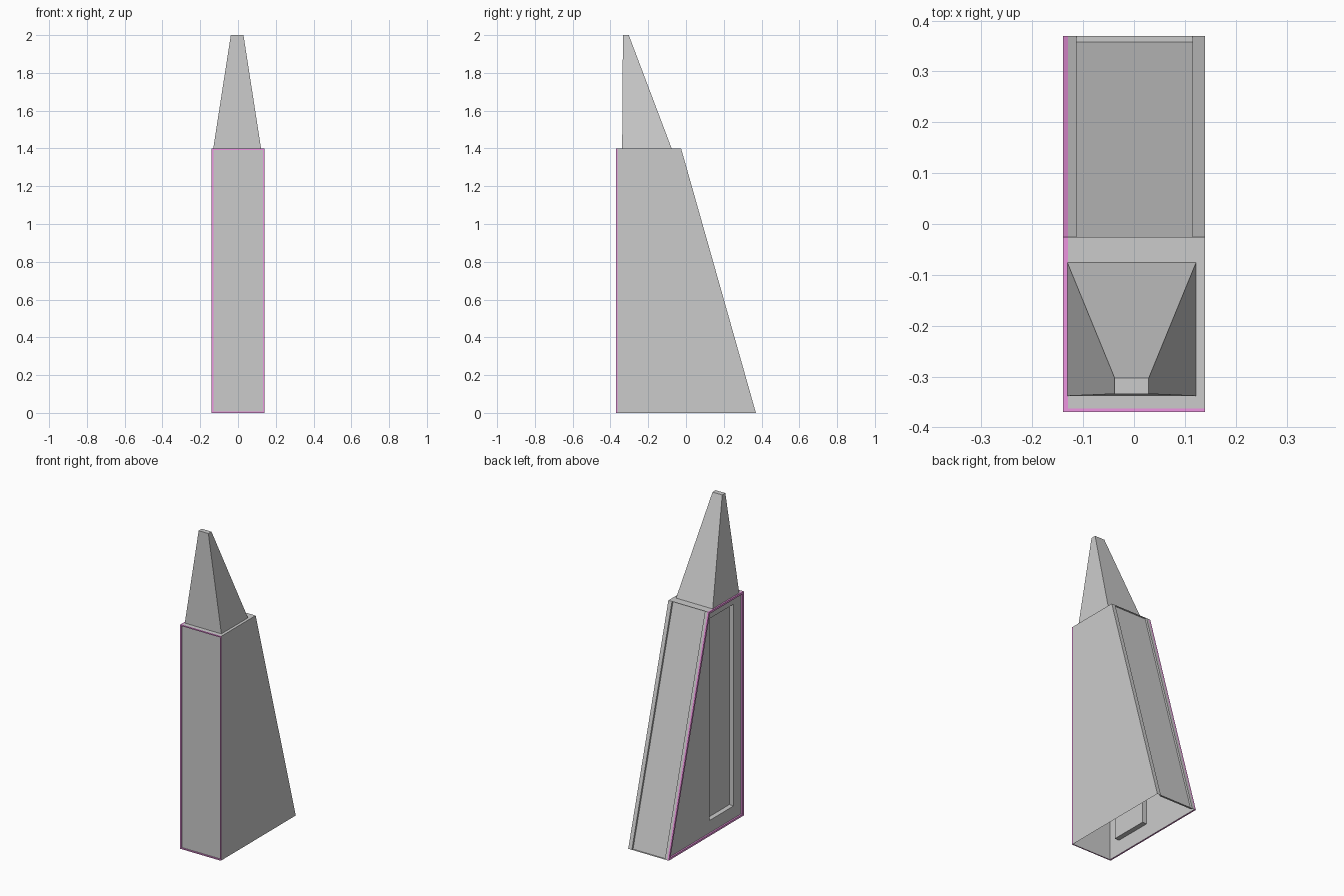
import bpy, bmesh
from mathutils import Vector

if "Cube" in bpy.data.objects:
    bpy.data.objects.remove(bpy.data.objects["Cube"])

pink = bpy.data.materials.new("pink_trim")
pink.diffuse_color = (0.85, 0.3, 0.75, 1)
pink.use_nodes = True
pink.node_tree.nodes["Principled BSDF"].inputs["Base Color"].default_value = pink.diffuse_color


def make(name, faces, mat=None):
    """Build one mesh object from a list of polygons."""
    bm = bmesh.new()
    for f in faces:
        bm.faces.new([bm.verts.new(p) for p in f])
    bmesh.ops.remove_doubles(bm, verts=bm.verts, dist=1e-5)
    bmesh.ops.recalc_face_normals(bm, faces=bm.faces)
    me = bpy.data.meshes.new(name)
    bm.to_mesh(me)
    bm.free()
    ob = bpy.data.objects.new(name, me)
    bpy.context.collection.objects.link(ob)
    if mat:
        me.materials.append(mat)
    return ob


def band(a, b):
    """Quads joining two matching loops."""
    n = len(a)
    return [[a[i], a[(i + 1) % n], b[(i + 1) % n], b[i]] for i in range(n)]


def moved(loop, offset):
    return [tuple(Vector(p) + Vector(offset)) for p in loop]


def recessed_panel(name, outer, inner, offset):
    floor = moved(inner, offset)
    return make(name, band(outer, inner) + band(inner, floor) + [floor])


def trim_frame(name, outer, inner, offset):
    faces = band(outer, inner) + band(outer, moved(outer, offset)) + band(inner, moved(inner, offset))
    return make(name, faces, pink)


def rect(x0, x1, y0, y1, z):
    return [(x0, y0, z), (x1, y0, z), (x1, y1, z), (x0, y1, z)]


W, L, H, TB = 0.14, 0.37, 1.4, -0.026   # half width, half length, height, top back edge
SX, FY = -0.13, -0.363                  # recessed side and front planes
side = [(-L, 0), (L, 0), (TB, H), (-L, H)]
side_in = [(-0.358, 0.012), (0.354, 0.012), (-0.036, H - 0.012), (-0.358, H - 0.012)]
slot = [(-0.285, 0.09), (-0.045, 0.09), (-0.045, 1.35), (-0.285, 1.35)]


def at_x(profile, x):
    return [(x, y, z) for y, z in profile]


# plain right wall and top of the hollow, open-bottomed body
body_side = [(FY, 0), (L, 0), (TB, H), (FY, H)]
make("right_wall", [at_x(body_side, W)])
make("body_top", [rect(SX, W, FY, TB, H)])

# left wall with a tall slot, and its raised trim
recessed_panel("left_wall", at_x(body_side, SX), at_x(slot, SX), (0.03, 0, 0))
trim_frame("left_trim", at_x(side, -W), at_x(side_in, -W), (W + SX, 0, 0))

# front panel and its raised trim
def front(x, z0, z1, y):
    return [(-x, y, z0), (x, y, z0), (x, y, z1), (-x, y, z1)]

make("front_panel", [front(W, 0, H, FY)])
trim_frame("front_trim", front(W, 0, H, -L), front(W - 0.007, 0.007, H - 0.007, -L), (0, FY + L, 0))

# sloping back with a full-height sunken panel
def slope(x0, x1):
    return [(x0, L, 0), (x1, L, 0), (x1, TB, H), (x0, TB, H)]

recessed_panel("sloped_back", slope(SX, W), slope(-0.113, 0.115), (0, -0.012, 0))

# tapered spire
base = rect(-0.131, 0.122, -0.338, -0.076, H)
tip = rect(-0.038, 0.029, -0.334, -0.303, 2.0)
make("spire", band(base, tip) + [base, tip])
